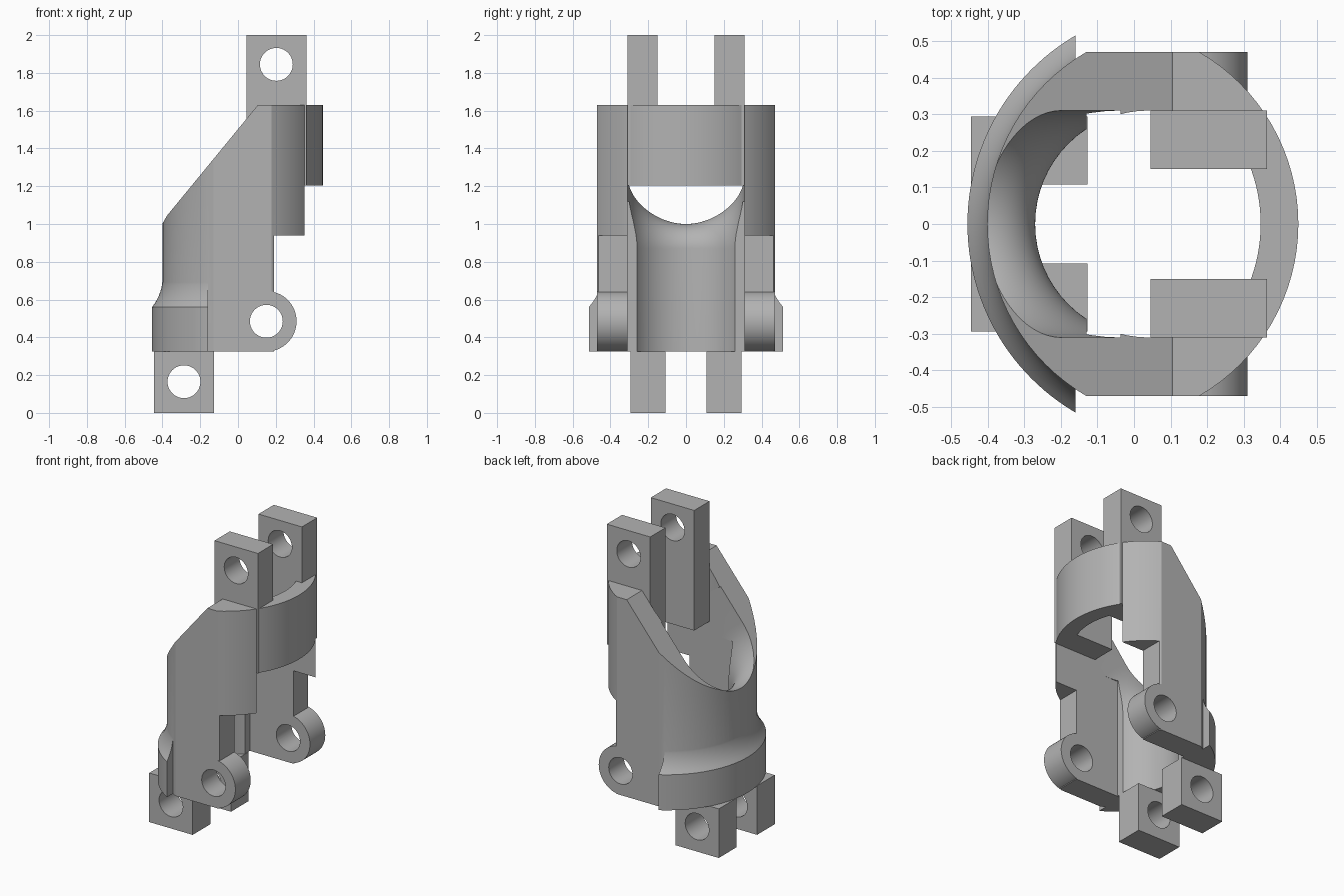
import bpy, bmesh
from math import sin, cos, pi, sqrt, asin
from mathutils import Vector

cube = bpy.data.objects.get("Cube")
if cube:
    bpy.data.objects.remove(cube)

grey = bpy.data.materials.new("satin grey")
grey.use_nodes = True
grey.diffuse_color = (0.45, 0.45, 0.45, 1)
grey.node_tree.nodes["Principled BSDF"].inputs["Base Color"].default_value = (0.45, 0.45, 0.45, 1)


def finish(name, bm):
    bmesh.ops.recalc_face_normals(bm, faces=bm.faces)
    me = bpy.data.meshes.new(name)
    bm.to_mesh(me)
    bm.free()
    me.materials.append(grey)
    ob = bpy.data.objects.new(name, me)
    bpy.context.collection.objects.link(ob)
    return ob


def loft(name, rings):
    """Skin matching closed rings and cap both ends."""
    bm = bmesh.new()
    loops = [[bm.verts.new(p) for p in ring] for ring in rings]
    n = len(loops[0])
    for a, b in zip(loops, loops[1:]):
        for i in range(n):
            j = (i + 1) % n
            bm.faces.new((a[i], a[j], b[j], b[i]))
    bm.faces.new(loops[0])
    bm.faces.new(loops[-1])
    return finish(name, bm)


def plan(name, pts, z0, z1):
    return loft(name, [[(x, y, z) for x, y in pts] for z in (z0, z1)])


def side(name, pts, y0, y1):
    return loft(name, [[(x, y, z) for x, z in pts] for y in (y0, y1)])


def rect(x0, x1, y0, y1):
    return [(x0, y0), (x1, y0), (x1, y1), (x0, y1)]


def arc(cx, cy, r, a0, a1, n=32):
    return [(cx + r * cos(a0 + (a1 - a0) * i / n), cy + r * sin(a0 + (a1 - a0) * i / n))
            for i in range(n + 1)]


def combine(ob, other, op):
    mod = ob.modifiers.new(op, "BOOLEAN")
    mod.operation, mod.object, mod.solver = op, other, "EXACT"
    bpy.context.view_layer.objects.active = ob
    bpy.ops.object.modifier_apply(modifier=mod.name)
    bpy.data.objects.remove(other)


def drill(ob, x, z):
    combine(ob, side("drill", arc(x, z, 0.087, 0, 2 * pi, 40)[:-1], -1, 1), "DIFFERENCE")


# Shared dimensions: two offset arcs make the lens-like outer wall
LEFT, RIGHT, R, HALF, GAP = 0.142, -0.094, 0.543, 0.47, 0.31
BASE, TOP = 0.325, 1.63

# Outer body
a = asin(HALF / R)
body = plan("body", arc(RIGHT, 0, R, -a, a) + arc(LEFT, 0, R, pi - a, pi + a), BASE, TOP)

# Flared skirt around the closed side
skirt_profile = [(0.5, BASE), (0.597, BASE), (0.597, 0.56)]
for i in range(1, 9):
    d = 0.16 * (1 - i / 8)
    skirt_profile.append((0.541 + 0.256 - sqrt(0.256 ** 2 - d * d), 0.72 - d))
skirt_profile.append((0.5, 0.72))
skirt = loft("skirt", [[(LEFT + r * cos(t), r * sin(t), z) for r, z in skirt_profile]
                       for t in [pi * (0.6 + 0.8 * i / 64) for i in range(65)]])
combine(skirt, plan("trim", rect(-0.16, 1, -1, 1), 0, 2), "DIFFERENCE")
combine(body, skirt, "UNION")

# Sloping shoulder
combine(body, side("slope", [(0.105, TOP), (0.105, 2), (-1, 2), (-1, 0.284)], -1, 1), "DIFFERENCE")

# Vertical bore, round at the closed side and shallow at the open side
b = asin(0.309 / 0.44)
bore = plan("bore", arc(RIGHT, 0, 0.44, -b, b) + arc(0.04, 0, GAP, pi / 2, 3 * pi / 2), 0, 2)
combine(body, bore, "DIFFERENCE")

# Bent channel that sweeps from the bore out through the closed wall
section = arc(0, 0, GAP, pi / 2, 3 * pi / 2) + [(0.25, -GAP), (0.25, GAP)]
rings = []
for i in range(33):
    t = pi / 2 * i / 32
    rings.append([(-0.4 + (0.44 + u) * cos(t), v, 0.87 + (0.44 + u) * sin(t)) for u, v in section])
rings.append([(x - 0.3, y, z) for x, y, z in rings[-1]])
combine(body, loft("channel", rings), "DIFFERENCE")

# Open mouth below the bridge, and the step in the cheeks
mouth = [(-0.13, 0), (1, 0), (1, 1.205), (0.04, 1.205), (0.04, 1.12), (-0.13, 1.12)]
combine(body, side("mouth", mouth, -GAP, GAP), "DIFFERENCE")
combine(body, plan("step", rect(0.19, 1, -1, 1), 0, 0.94), "DIFFERENCE")

# Rounded hinge ears on the cheeks
for s in (-1, 1):
    ear = side("ear", [(-0.05, BASE)] + arc(0.15, 0.485, 0.16, -pi / 2, pi / 2) + [(-0.05, 0.645)],
               s * GAP, s * HALF)
    combine(body, ear, "UNION")
drill(body, 0.15, 0.485)
parts = [body]

# Upper and lower pairs of drilled lugs
for s, label in ((1, "left"), (-1, "right")):
    upper = plan(label + "_upper_lug", rect(0.045, 0.363, s * 0.15, s * GAP), 1.205, 2)
    drill(upper, 0.203, 1.845)
    lower = plan(label + "_lower_lug", rect(-0.445, -0.127, s * 0.108, s * 0.293), 0, BASE)
    drill(lower, -0.286, 0.165)
    parts += [upper, lower]

# Smooth round walls, keep crisp edges
bpy.ops.object.select_all(action="DESELECT")
for ob in parts:
    ob.select_set(True)
bpy.context.view_layer.objects.active = body
bpy.ops.object.shade_smooth_by_angle(angle=0.5)
